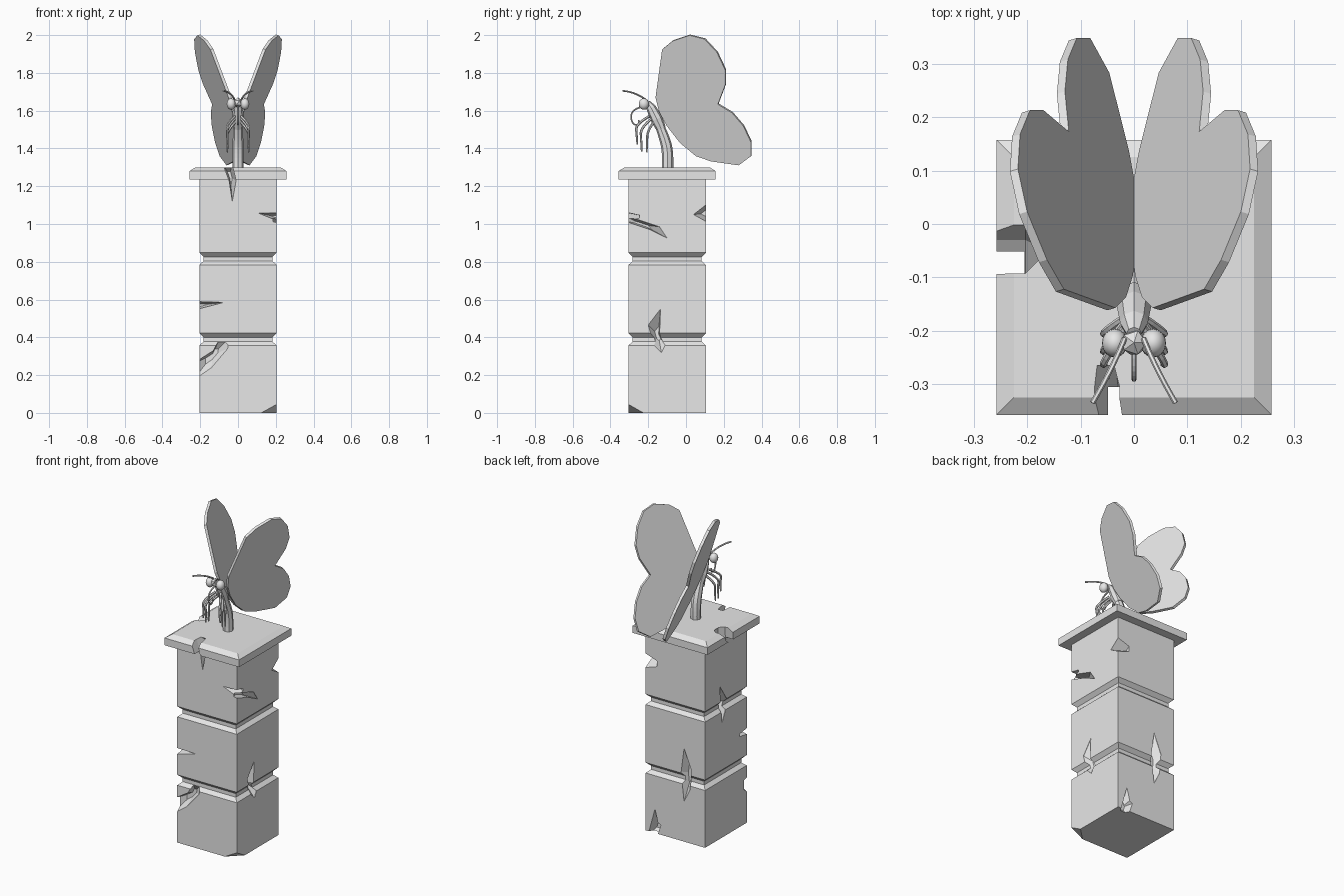
import bpy, bmesh
from mathutils import Vector

if "Cube" in bpy.data.objects:
    bpy.data.objects.remove(bpy.data.objects["Cube"], do_unlink=True)

stone = bpy.data.materials.new("plain_grey")
stone.use_nodes = True
stone.diffuse_color = (0.8, 0.8, 0.8, 1)
stone.node_tree.nodes["Principled BSDF"].inputs["Base Color"].default_value = (0.8, 0.8, 0.8, 1)

CENTRE_Y = -0.1
HALF = 0.205


def make(name, bm):
    """Turn a bmesh into a named object with the shared material."""
    bmesh.ops.recalc_face_normals(bm, faces=bm.faces)
    mesh = bpy.data.meshes.new(name)
    bm.to_mesh(mesh)
    bm.free()
    mesh.materials.append(stone)
    obj = bpy.data.objects.new(name, mesh)
    bpy.context.collection.objects.link(obj)
    return obj


def loft(name, rings):
    """Skin rings of points that all have the same count, with end caps."""
    bm = bmesh.new()
    loops = [[bm.verts.new(p) for p in ring] for ring in rings]
    n = len(loops[0])
    for a, b in zip(loops, loops[1:]):
        for i in range(n):
            j = (i + 1) % n
            bm.faces.new((a[i], a[j], b[j], b[i]))
    bm.faces.new(loops[0][::-1])
    bm.faces.new(loops[-1])
    return make(name, bm)


def square_stack(name, profile):
    corners = ((-1, -1), (1, -1), (1, 1), (-1, 1))
    return loft(name, [[(h * x, CENTRE_Y + h * y, z) for x, y in corners] for h, z in profile])


def tube(name, points, radii, sides_level=1, smooth_path=True):
    """Round tube along a path, with a radius for each point."""
    curve = bpy.data.curves.new(name, "CURVE")
    curve.dimensions = "3D"
    curve.bevel_depth = 1
    curve.bevel_resolution = sides_level
    curve.use_fill_caps = True
    spline = curve.splines.new("NURBS" if smooth_path else "POLY")
    spline.points.add(len(points) - 1)
    for p, co, r in zip(spline.points, points, radii):
        p.co = (*co, 1)
        p.radius = r
    if smooth_path:
        spline.use_endpoint_u = True
        spline.order_u = 3
        spline.resolution_u = 4
    spline.use_smooth = False
    curve.materials.append(stone)
    obj = bpy.data.objects.new(name, curve)
    bpy.context.collection.objects.link(obj)
    bpy.ops.object.select_all(action="DESELECT")
    obj.select_set(True)
    bpy.context.view_layer.objects.active = obj
    bpy.ops.object.convert(target="MESH")
    return obj


def ball(name, centre, size, smooth):
    bm = bmesh.new()
    if smooth:
        bmesh.ops.create_uvsphere(bm, u_segments=16, v_segments=10, radius=1)
    else:
        bmesh.ops.create_icosphere(bm, subdivisions=1, radius=1)
    for v in bm.verts:
        v.co = Vector(centre) + v.co * Vector(size)
    for f in bm.faces:
        f.smooth = smooth
    return make(name, bm)


def carve(cutter, targets):
    """Cut a shape out of the targets and discard it."""
    cutter.hide_render = True
    for target in targets:
        mod = target.modifiers.new("carve", "BOOLEAN")
        mod.operation = "DIFFERENCE"
        mod.solver = "EXACT"
        mod.object = cutter
        bpy.ops.object.select_all(action="DESELECT")
        target.select_set(True)
        bpy.context.view_layer.objects.active = target
        bpy.ops.object.modifier_apply(modifier=mod.name)
    bpy.data.objects.remove(cutter, do_unlink=True)


def crack(side, outline, depth, targets):
    """Tapered crack drawn on one side of the pillar as (across, height)."""
    place = {
        "front": lambda u, z, d: (u, CENTRE_Y - HALF + d, z),
        "back": lambda u, z, d: (u, CENTRE_Y + HALF - d, z),
        "left": lambda u, z, d: (HALF - d, u, z),
        "right": lambda u, z, d: (d - HALF, u, z),
    }[side]
    n = len(outline)
    cu, cz = (sum(p[k] for p in outline) / n for k in (0, 1))
    rings = [[place(cu + (u - cu) * s, cz + (z - cz) * s, d) for u, z in outline]
             for d, s in ((-0.07, 1), (0.002, 1), (depth, 0.35))]
    carve(loft("crack_cutter", rings), targets)


# Pillar with two grooves, and the capstone
groove = HALF - 0.022
profile = [(HALF, 0)]
for z in (0.357, 0.783):
    profile += [(HALF, z), (groove, z + 0.02), (groove, z + 0.043), (HALF, z + 0.065)]
pillar = square_stack("pillar", profile + [(HALF, 1.235)])
cap = square_stack("capstone", [(0.257, 1.235), (0.257, 1.28), (0.225, 1.3)])

# Cracks and chips
crack("front", [(-.085, 1.33), (-.035, 1.33), (-.01, 1.23), (-.03, 1.12), (-.047, 1.23)], .07, [pillar, cap])
crack("right", [(-.09, 1.33), (.015, 1.33), (-.03, 1.25), (-.1, 1.2)], .03, [pillar, cap])
crack("front", [(.11, 1.057), (.25, 1.06), (.25, 1.0)], .06, [pillar])
crack("front", [(-.075, .585), (-.25, .59), (-.25, .54)], .07, [pillar])
crack("front", [(-.24, .17), (-.24, .26), (-.13, .33), (-.095, .4), (-.045, .4), (-.055, .34), (-.14, .24)],
      .05, [pillar])
crack("left", [(-.34, 1.05), (-.26, 1.025), (-.14, .985), (-.1, .925), (-.19, .97), (-.34, 1.02)], .04, [pillar])
crack("left", [(.04, 1.05), (.13, 1.12), (.13, 1.0)], .08, [pillar])
crack("left", [(-.2, .465), (-.135, .55), (-.14, .42), (-.11, .36), (-.13, .32), (-.17, .36)], .04, [pillar])
crack("back", [(-.06, .58), (-.11, .46), (-.1, .33), (-.06, .25), (-.04, .43)], .04, [pillar])
crack("back", [(.19, -.03), (.14, .15), (.12, .07), (.1, .06), (.13, -.03)], .04, [pillar])
crack("right", [(-.04, .95), (-.12, .83), (-.06, .71), (-.05, .82)], .04, [pillar])
bm = bmesh.new()
for p in ((.11, -.312, -.003), (.21, -.215, -.003), (.21, -.312, .052), (.26, -.36, -.06)):
    bm.verts.new(p)
bmesh.ops.convex_hull(bm, input=bm.verts)
carve(make("corner_cutter", bm), [pillar])

# Abdomen, thorax and head
tube("abdomen", [(0, -.097, 1.295), (0, -.095, 1.38), (0, -.115, 1.46), (0, -.14, 1.52)],
     [.03, .03, .028, .024], 2)
tube("thorax", [(0, -.132, 1.505), (0, -.155, 1.555), (0, -.185, 1.615), (0, -.205, 1.645)],
     [.026, .032, .026, .014], 2, False)
ball("head", (0, -.222, 1.642), (.026, .026, .028), False)

# Curled proboscis
tube("proboscis", [(0, -.235, 1.62), (0, -.275, 1.61), (0, -.295, 1.57), (0, -.28, 1.525),
                   (0, -.245, 1.525), (0, -.25, 1.55)], [.005] * 6)

# Wings are flat plates lying on a leaning plane
WING = [(-.125, 1.925), (-.07, 1.97), (.02, 2), (.1, 1.98), (.165, 1.91), (.21, 1.815), (.21, 1.74),
        (.17, 1.635), (.245, 1.59), (.305, 1.52), (.345, 1.435), (.345, 1.36), (.28, 1.312),
        (.134, 1.333), (.055, 1.36), (-.03, 1.43), (-.1, 1.52), (-.14, 1.593), (-.16, 1.67)]


def wing_x(y, z):
    return 0.337 * z + 0.3 * y - 0.47


# Paired parts
for label, s in (("left", 1), ("right", -1)):
    loft(label + "_wing", [[(s * (wing_x(y, z) + off), y - .3 * off, z - .3 * off) for y, z in WING]
                           for off in (-.01, .005)])
    ball(label + "_eye", (s * .036, -.223, 1.635), (.024, .027, .03), True)
    tube(label + "_antenna", [(s * .018, -.215, 1.66), (s * .04, -.27, 1.7), (s * .078, -.335, 1.705)],
         [.005] * 3)
    # Legs, from front to back: hip, knee and foot as (y, z)
    legs = {"front": ((-.195, 1.57), (-.265, 1.53), (-.258, 1.42)),
            "middle": ((-.185, 1.555), (-.24, 1.51), (-.235, 1.385)),
            "rear": ((-.175, 1.535), (-.205, 1.49), (-.207, 1.38))}
    for pos, (hip, knee, foot) in legs.items():
        mid = [(k + f) / 2 for k, f in zip(knee, foot)]
        tube(f"{label}_{pos}_leg", [(s * .018, *hip), (s * .062, *knee), (s * .052, *mid), (s * .058, *foot)],
             [.007, .007, .006, .004])
